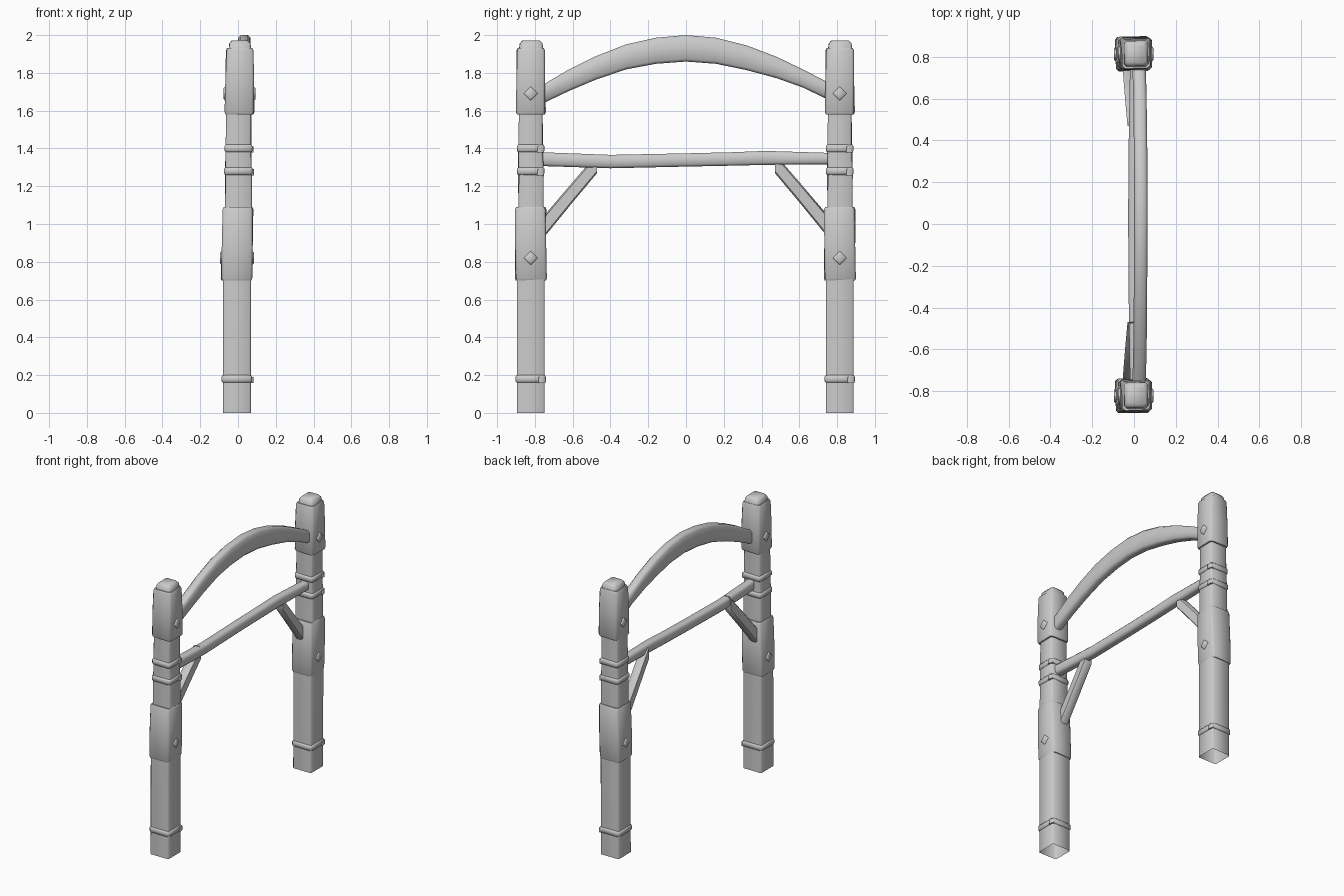
import bpy, bmesh
from math import radians, cos, sin
from mathutils import Vector as V


def loft(name, rings, chamfer=0.012, open_start=False):
    """Skin chamfered rectangles; each ring is (centre, half axis u, half axis v)."""
    bm = bmesh.new()
    loops = []
    for c, u, v in rings:
        c, u, v = V(c), V(u), V(v)
        a, b = 1 - min(0.45, chamfer / u.length), 1 - min(0.45, chamfer / v.length)
        pts = [(1, -b), (1, b), (a, 1), (-a, 1), (-1, b), (-1, -b), (-a, -1), (a, -1)]
        loops.append([bm.verts.new(c + u * p + v * q) for p, q in pts])
    for r0, r1 in zip(loops, loops[1:]):
        for i in range(8):
            j = (i + 1) % 8
            bm.faces.new((r0[i], r0[j], r1[j], r1[i]))
    if not open_start:
        bm.faces.new(loops[0][::-1])
    bm.faces.new(loops[-1])
    bmesh.ops.recalc_face_normals(bm, faces=bm.faces)
    me = bpy.data.meshes.new(name)
    bm.to_mesh(me)
    bm.free()
    ob = bpy.data.objects.new(name, me)
    bpy.context.collection.objects.link(ob)
    bpy.ops.object.select_all(action='DESELECT')
    ob.select_set(True)
    bpy.context.view_layer.objects.active = ob
    bpy.ops.object.shade_smooth_by_angle(angle=radians(50))
    return ob


def upright(name, yc, rows, chamfer=0.012, open_start=False):
    """Vertical loft; each row is (z, x offset, y offset, half x, half y, twist in degrees)."""
    rings = []
    for z, dx, dy, hx, hy, t in rows:
        c, s = cos(radians(t)), sin(radians(t))
        rings.append(((dx, yc + dy, z), (hx * c, hx * s, 0), (-hy * s, hy * c, 0)))
    return loft(name, rings, chamfer, open_start)


def post(side, yc):
    # square shaft, open at the foot, slimmer above the lower sleeve
    upright(side + "_post_shaft", yc, [
        (0, -0.006, 0, .074, .074, 0), (0.75, -0.005, 0, .074, .074, 0),
        (1.05, 0.002, 0.001, .072, .066, 0), (1.27, 0.002, 0.001, .069, .066, 2),
        (1.40, 0.003, 0, .067, .064, -2), (1.62, 0.004, 0, .066, .062, 0)],
        0.008, True)
    # leaning plank sleeves
    upright(side + "_lower_sleeve", yc, [
        (0.70, -0.009, 0.001, .076, .078, 2), (0.712, -0.008, 0.001, .081, .082, 2),
        (0.88, -0.004, 0, .082, .082, 0), (1.078, 0.0, 0, .079, .080, -2),
        (1.09, 0.0, 0, .074, .075, -2)])
    upright(side + "_upper_sleeve", yc, [
        (1.58, 0.008, 0.001, .072, .072, -2), (1.592, 0.008, 0.001, .077, .077, -2),
        (1.76, 0.009, 0, .076, .076, 0), (1.918, 0.009, 0, .071, .073, 2),
        (1.932, 0.009, 0, .065, .068, 2)])
    # chamfered top cap
    upright(side + "_post_cap", yc, [
        (1.92, 0.010, 0.002, .059, .064, 1), (1.955, 0.010, 0.002, .056, .060, 1),
        (1.972, 0.010, 0.002, .042, .046, 1)])
    # strap bands with a small knot on one corner
    for n, (z, x, hx, hy) in enumerate(
            [(0.18, -0.006, .081, .080), (1.28, 0.002, .076, .073), (1.40, 0.003, .074, .073)]):
        upright(f"{side}_band_{n}", yc, [
            (z - .020, x, 0, hx - .006, hy - .006, 0), (z - .012, x, 0, hx, hy, 0),
            (z + .012, x, 0, hx, hy, 0), (z + .020, x, 0, hx - .006, hy - .006, 0)])
        upright(f"{side}_band_knot_{n}", yc, [
            (z - .022, x + hx - .012, hy - .022, .016, .018, 10),
            (z + .010, x + hx - .012, hy - .022, .016, .018, 10)], 0.005)
    # diamond pegs driven through the sleeves
    for n, (z, x0, x1) in enumerate([(0.82, -.095, .084), (1.69, -.076, .093)]):
        d = 0.0185
        loft(f"{side}_peg_{n}", [((x, yc, z), (0, k * d, k * d), (0, -k * d, k * d))
                                 for x, k in ((x0, .8), (x0 + .006, 1), (x1 - .006, 1), (x1, .8))],
             0.002)


def beam(name, rows, hx, chamfer):
    """Beam along y; each row is (y, x centre, z bottom, z top, lean of section in y)."""
    return loft(name, [((x, y, (a + b) / 2), (hx, 0, 0), (0, s * (b - a) / 2, (b - a) / 2))
                       for y, x, a, b, s in rows], chamfer)


post("front", -0.822)
post("back", 0.814)

# arched top beam
beam("arch_beam", [
    (-.765, .024, 1.635, 1.733, 0), (-.62, .028, 1.704, 1.818, 0),
    (-.48, .030, 1.763, 1.887, 0), (-.32, .031, 1.818, 1.950, 0),
    (-.16, .032, 1.848, 1.986, 0), (0, .033, 1.860, 2.0, 0),
    (.16, .033, 1.848, 1.986, 0), (.32, .032, 1.815, 1.946, 0),
    (.48, .030, 1.772, 1.885, 0), (.62, .028, 1.722, 1.818, 0),
    (.765, .024, 1.652, 1.743, 0)], 0.032, 0.014)

# slightly wavy cross rail
beam("cross_rail", [
    (-.77, .012, 1.307, 1.380, 0), (-.40, .006, 1.295, 1.366, 0),
    (0, .003, 1.304, 1.374, 0), (.25, .004, 1.309, 1.380, 0),
    (.42, .006, 1.313, 1.387, 0), (.77, .012, 1.316, 1.376, 0)], 0.031, 0.012)

# diagonal braces under the rail
for side, s in (("front", -1), ("back", 1)):
    beam(side + "_brace", [
        (s * .755, -.024, .925, 1.04, 0), (s * .60, -.012, 1.115, 1.222, 0),
        (s * .470, .0, 1.270, 1.372, 0)], 0.031, 0.012)
